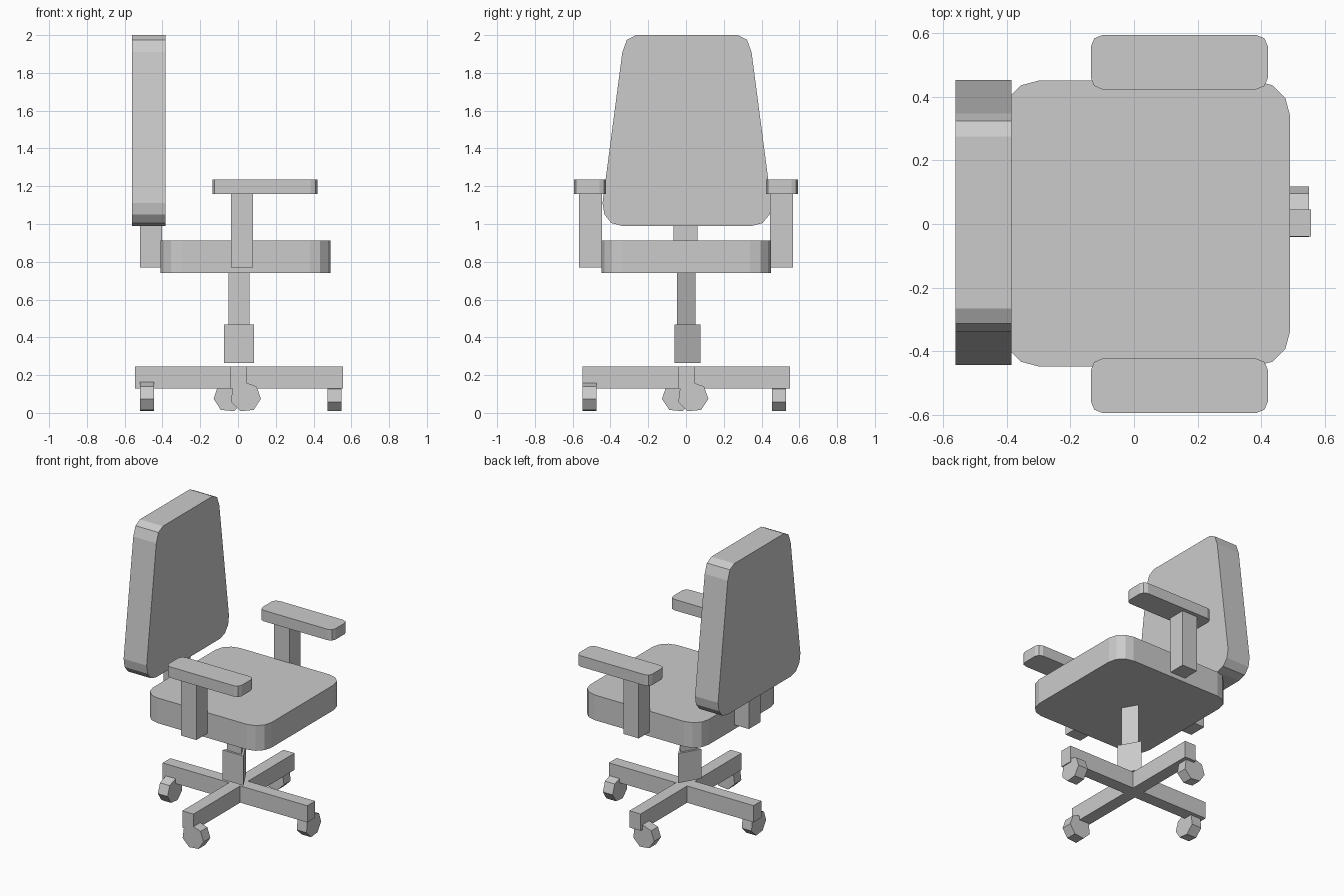
import bpy, bmesh
from math import sin, cos, pi, radians
from mathutils import Vector

if "Cube" in bpy.data.objects:
    bpy.data.objects.remove(bpy.data.objects["Cube"])


def prism(name, pts, depth):
    """Solid from a closed loop of 3D points swept along a depth vector."""
    bm = bmesh.new()
    face = bm.faces.new([bm.verts.new(p) for p in pts])
    new = bmesh.ops.extrude_face_region(bm, geom=[face], use_keep_orig=True)["geom"]
    verts = [g for g in new if isinstance(g, bmesh.types.BMVert)]
    bmesh.ops.translate(bm, verts=verts, vec=Vector(depth))
    bmesh.ops.recalc_face_normals(bm, faces=bm.faces)
    mesh = bpy.data.meshes.new(name)
    bm.to_mesh(mesh)
    bm.free()
    obj = bpy.data.objects.new(name, mesh)
    bpy.context.collection.objects.link(obj)
    return obj


def slab(name, x0, x1, y0, y1, z0, z1, r=0.0, seg=3):
    """Upright box, with rounded vertical corners when r is set."""
    pts = []
    corners = [(x1 - r, y1 - r), (x0 + r, y1 - r), (x0 + r, y0 + r), (x1 - r, y0 + r)]
    for i, (cx, cy) in enumerate(corners):
        for k in range(seg + 1 if r else 1):
            a = pi / 2 * (i + k / seg)
            pts.append((cx + r * cos(a), cy + r * sin(a), z0))
    return prism(name, pts, (0, 0, z1 - z0))


# Seat cushion
slab("seat", -0.41, 0.49, -0.447, 0.45, 0.74, 0.913, r=0.11)

# Tapered backrest with rounded corners, and its support
half = [(0.27, 2.0), (0.318, 1.975), (0.342, 1.91),
        (0.447, 1.11), (0.437, 1.05), (0.40, 1.005), (0.345, 0.99)]
outline = half + [(-y, z) for y, z in reversed(half)]
prism("backrest", [(-0.56, y + 0.005, z) for y, z in outline], (0.175, 0, 0))
slab("back_support", -0.52, -0.403, -0.065, 0.06, 0.77, 1.0)

# Armrests and posts
for side, s in (("left", 1), ("right", -1)):
    ya, yb = sorted((s * 0.423, s * 0.593))
    slab(side + "_arm_pad", -0.135, 0.42, ya, yb, 1.16, 1.235, r=0.035, seg=2)
    ya, yb = sorted((s * 0.445, s * 0.566))
    slab(side + "_arm_post", -0.037, 0.08, ya, yb, 0.77, 1.165)

# Three-sided gas column in two stages
for name, r, z0, z1 in (("column_sleeve", 0.092, 0.265, 0.468),
                        ("column_rod", 0.065, 0.46, 0.745)):
    tri = [(0.005 + r * cos(a), -0.015 + r * sin(a), z0)
           for a in (radians(90 + 120 * k) for k in range(3))]
    prism(name, tri, (0, 0, z1 - z0))

# Cross base
slab("base_bar_x", -0.545, 0.555, -0.04, 0.045, 0.13, 0.245)
slab("base_bar_y", -0.04, 0.045, -0.547, 0.55, 0.13, 0.245)

# Seven-sided castors, each offset sideways from the end of its bar
hepta = [(0.082 * cos(a), 0.084 + 0.08 * sin(a))
         for a in (radians(-7 + 360 * k / 7) for k in range(7))]
castors = (("front", 0, -0.547, 0.04, 1), ("back", 0, 0.456, -0.048, -1),
           ("right", 1, 0.475, 0.037, 1), ("left", 1, -0.52, -0.046, -1))
for side, on_x, start, off, s in castors:
    if on_x:
        prism(side + "_castor", [(start, off + s * u, z) for u, z in hepta], (0.074, 0, 0))
    else:
        prism(side + "_castor", [(off + s * u, start, z) for u, z in hepta], (0, 0.074, 0))
